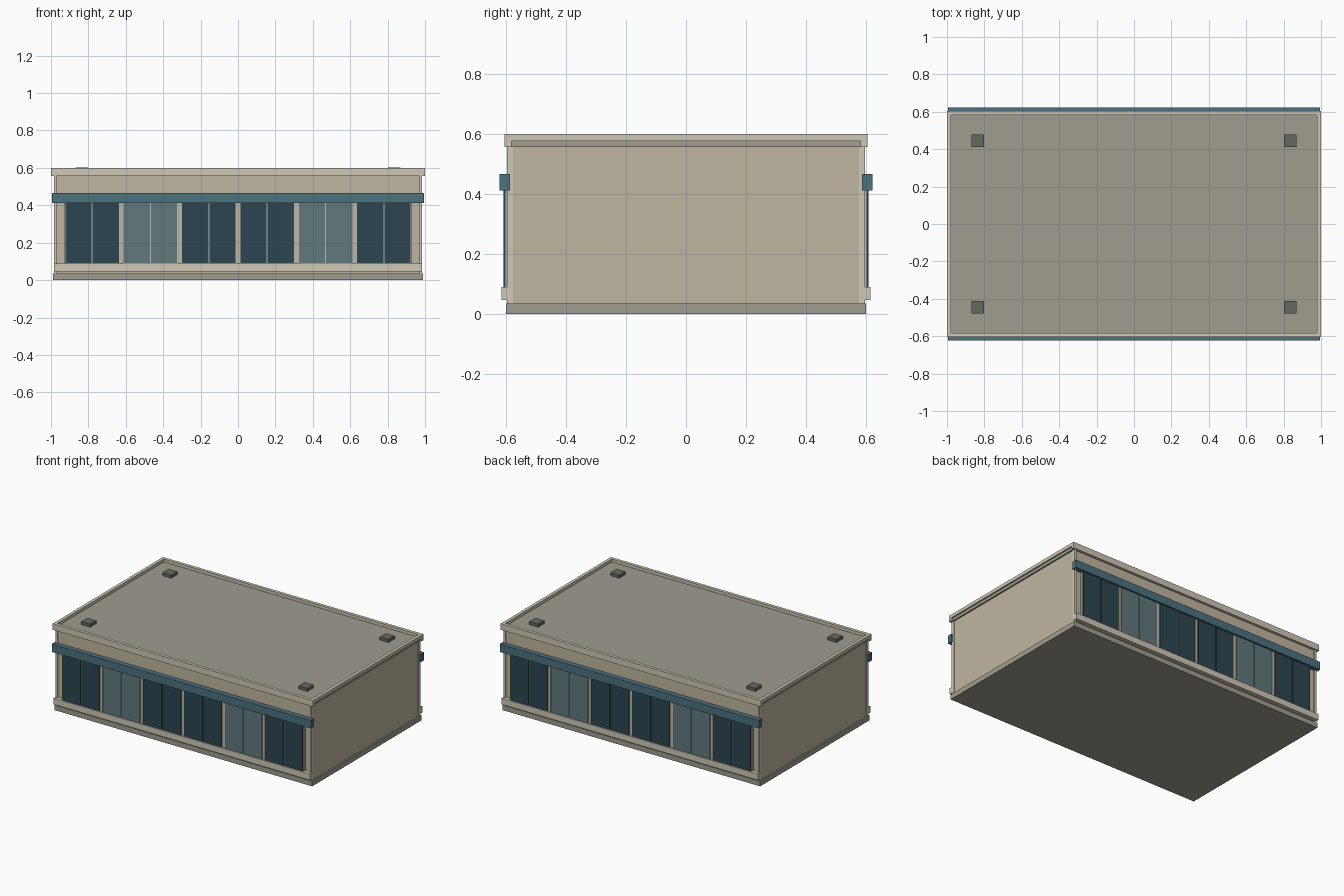
import bpy

if "Cube" in bpy.data.objects:
    bpy.data.objects.remove(bpy.data.objects["Cube"])


def material(name, rgb):
    m = bpy.data.materials.new(name)
    m.diffuse_color = (*rgb, 1)
    m.use_nodes = True
    m.node_tree.nodes["Principled BSDF"].inputs["Base Color"].default_value = m.diffuse_color
    return m


TAN = material("tan_wall", (0.53, 0.47, 0.35))
CREAM = material("cream_trim", (0.63, 0.58, 0.46))
STONE = material("stone_grey", (0.35, 0.34, 0.28))
TEAL = material("teal_band", (0.07, 0.17, 0.21))
DARK = material("dark_glass", (0.025, 0.06, 0.08))
LIGHT = material("light_glass", (0.12, 0.19, 0.20))
FRAME = material("frame_grey", (0.50, 0.50, 0.47))
VENT = material("vent_grey", (0.13, 0.14, 0.12))


def box(name, x, y, z, mat):
    """Box from (min, max) ranges on each axis."""
    bpy.ops.mesh.primitive_cube_add(
        size=1, location=[(r[0] + r[1]) / 2 for r in (x, y, z)])
    o = bpy.context.object
    o.name = name
    o.scale = [abs(r[1] - r[0]) for r in (x, y, z)]
    bpy.ops.object.transform_apply(location=False, rotation=False, scale=True)
    o.data.materials.append(mat)
    return o


# Main volume
box("base_slab", (-0.99, 0.99), (-0.6, 0.6), (0, 0.035), STONE)
box("wall_block", (-0.98, 0.98), (-0.587, 0.587), (0.035, 0.557), TAN)
box("roof_slab", (-0.99, 0.99), (-0.59, 0.59), (0.557, 0.58), STONE)

# Parapet on the short sides
for s in (-1, 1):
    box("side_parapet", sorted((s * 0.978, s)), (-0.583, 0.583),
        (0.577, 0.6), CREAM)

# Roof vents
for sx in (-1, 1):
    for sy in (-1, 1):
        cx, cy = sx * 0.835, sy * 0.445
        box("roof_vent", (cx - 0.034, cx + 0.034), (cy - 0.034, cy + 0.034),
            (0.58, 0.601), VENT)

# Long facades, front and back alike
for s in (-1, 1):
    def facade(name, x, near, far, z, mat):
        box(name, x, sorted((s * near, s * far)), z, mat)

    facade("long_parapet", (-1, 1), 0.583, 0.605, (0.557, 0.6), CREAM)
    facade("canopy_band", (-0.995, 0.995), 0.587, 0.622, (0.411, 0.466), TEAL)
    facade("window_sill", (-0.985, 0.985), 0.587, 0.616, (0.047, 0.09), CREAM)

    # Corner posts and pilasters between bays
    for e in (-1, 1):
        facade("corner_post", sorted((e * 0.97, e * 0.984)), 0.577, 0.597,
               (0.035, 0.557), CREAM)
    for i in range(-2, 3):
        facade("pilaster", (i * 0.312 - 0.008, i * 0.312 + 0.008),
               0.58, 0.606, (0.07, 0.43), TAN)

    # Six window bays with two panes each
    for i, glass in enumerate((DARK, LIGHT, DARK, DARK, LIGHT, DARK)):
        cx = (i - 2.5) * 0.312
        facade("window_frame", (cx - 0.148, cx + 0.148), 0.58, 0.603,
               (0.07, 0.43), FRAME)
        for e in (-1, 1):
            facade("window_pane", sorted((cx + e * 0.003, cx + e * 0.143)),
                   0.6, 0.609, (0.08, 0.42), glass)
